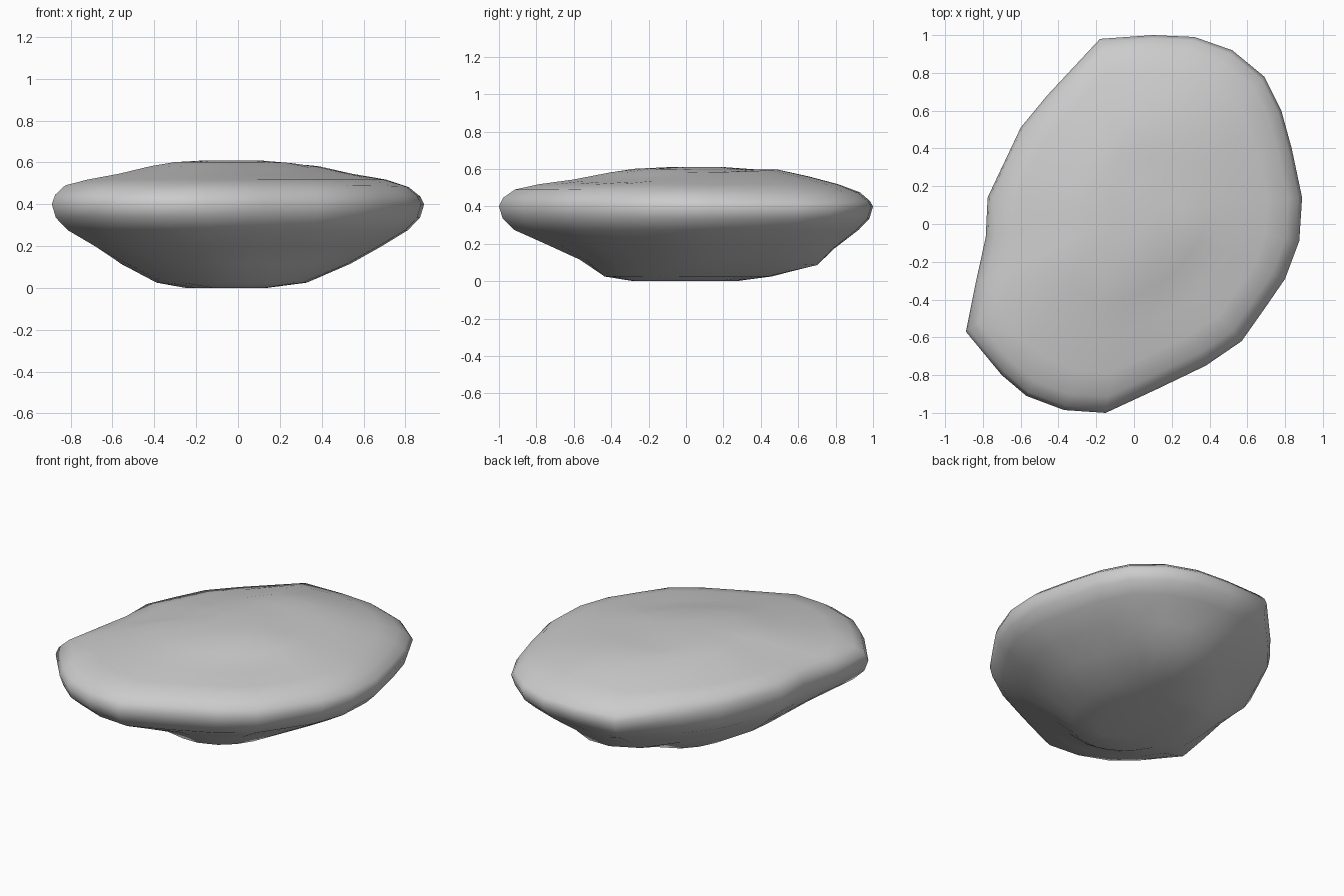
import bpy, bmesh, math

if "Cube" in bpy.data.objects:
    bpy.data.objects.remove(bpy.data.objects["Cube"])

# Widest outline of the boulder, seen from above
OUTLINE = [(-.18, .98), (-.46, .68), (-.60, .51), (-.69, .32), (-.775, .14), (-.785, -.07),
           (-.84, -.32), (-.89, -.57), (-.70, -.80), (-.57, -.91), (-.37, -.985), (-.15, -1.0),
           (.12, -.875), (.38, -.75), (.57, -.62), (.69, -.45), (.80, -.29), (.875, -.09),
           (.89, .14), (.835, .40), (.78, .60), (.69, .78), (.52, .92), (.32, .99), (.10, 1.0)]

# Rings: height and blend from the small foot (0) to the outline (1)
LOWER = [(0.0, -.35), (.025, 0), (.115, .23), (.20, .56), (.275, .86), (.335, .965), (.40, 1)]
# Rings: height and scale of the outline, up to the crown
UPPER = [(.445, .98), (.49, .92), (.518, .80), (.545, .63), (.582, .45), (.601, .32), (.61, .14)]


def lobe(angle, centre, width):
    """Soft bump that is 1 at the centre angle (degrees)."""
    d = (math.degrees(angle) - centre + 180) % 360 - 180
    return math.exp(-(d / width) ** 2)


def lower_point(x, y, z, t):
    a = math.atan2(y, x)
    foot = (-.03 + .36 * math.cos(a), .01 + .45 * math.sin(a))
    # swollen shoulder low on the back right side, fuller flanks left and right
    if .1 < z < .25:
        fade = 1 - abs(z - .115) / .2
        back = lobe(a, 75, 32)
        t += (.24 * back + .2 * lobe(a, 185, 40) + .14 * lobe(a, 8, 35)) * fade
        if z > .15:
            t -= .08 * back
        z -= .03 * back
    return (foot[0] + (x - foot[0]) * t, foot[1] + (y - foot[1]) * t, z)


def upper_point(x, y, z, s):
    a = math.atan2(y, x)
    # tighter rim on the left, softer rim on the right and back
    if z < .50:
        s += (1 - s) * .5 * lobe(a, 150, 45)
        z -= .018 * lobe(a, 60, 60)
    # crown falls away at front right, swells at back
    if .53 < z < .59:
        z -= .014 * lobe(a, -50, 35)
        z += .015 * lobe(a, 80, 40)
    elif z > .6:
        z -= .012 * lobe(a, 40, 50) * (s > .2)
    return (x * s - .03 * (1 - s), y * s + .07 * (1 - s), z)


bm = bmesh.new()
rings = [[bm.verts.new(lower_point(x, y, z, t)) for x, y in OUTLINE] for z, t in LOWER]
rings += [[bm.verts.new(upper_point(x, y, z, s)) for x, y in OUTLINE] for z, s in UPPER]
n = len(OUTLINE)
for a, b in zip(rings, rings[1:]):
    for i in range(n):
        j = (i + 1) % n
        bm.faces.new((a[i], a[j], b[j], b[i]))
bm.faces.new(list(reversed(rings[0])))
bm.faces.new(rings[-1])
bmesh.ops.recalc_face_normals(bm, faces=bm.faces)

# Boulder
mesh = bpy.data.meshes.new("boulder")
bm.to_mesh(mesh)
bm.free()
boulder = bpy.data.objects.new("boulder", mesh)
bpy.context.collection.objects.link(boulder)
bpy.context.view_layer.objects.active = boulder
boulder.select_set(True)
bpy.ops.object.shade_smooth_by_angle(angle=math.radians(60))
